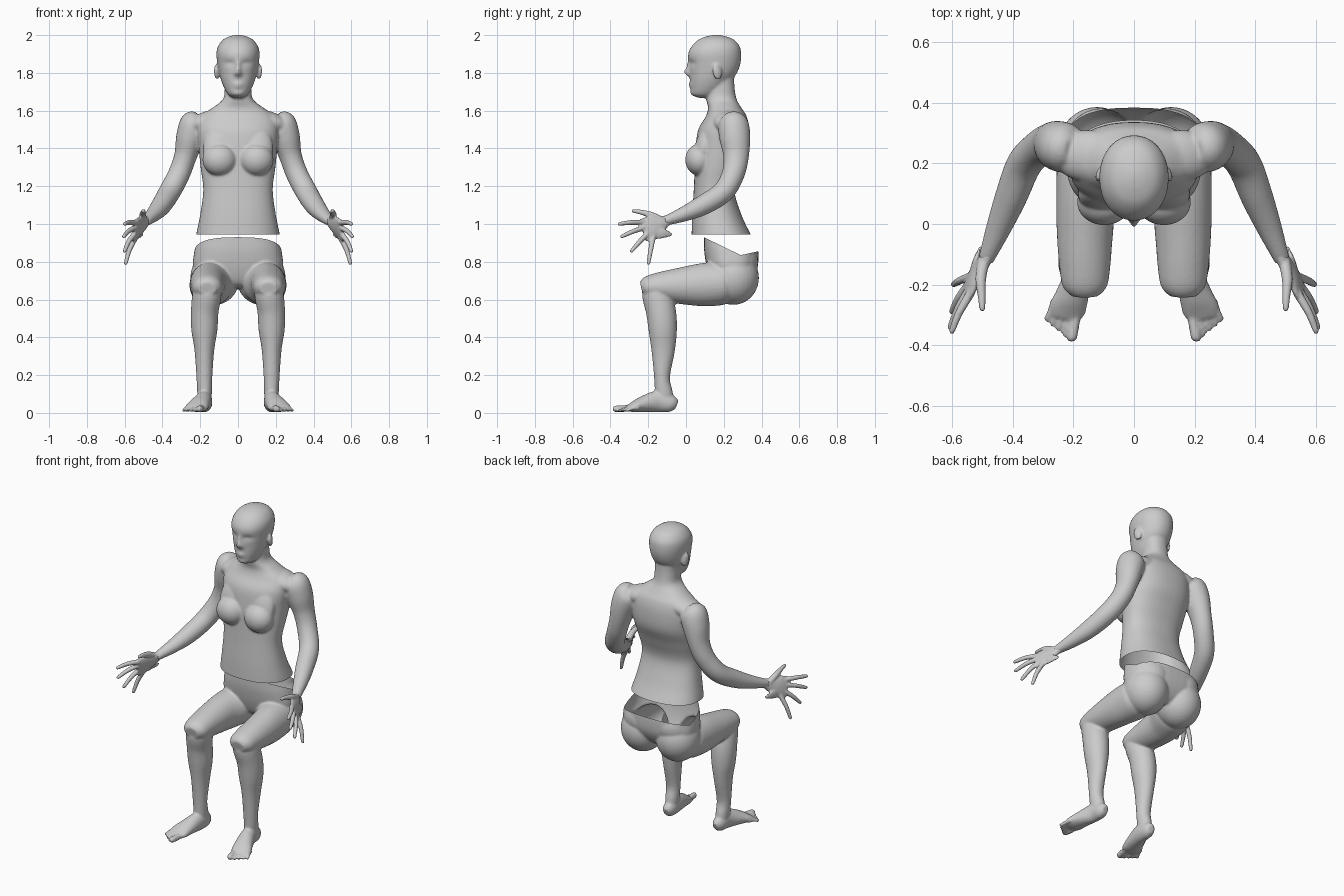
import bpy, bmesh, math
from mathutils import Vector, Matrix, Euler


def spline(pts, steps):
    """Catmull-Rom interpolation of section tuples."""
    out = []
    for i in range(len(pts) - 1):
        p = [pts[max(0, min(len(pts) - 1, i + k))] for k in (-1, 0, 1, 2)]
        for s in range(steps):
            t = s / steps
            out.append([0.5 * (2 * b + (c - a) * t + (2 * a - 5 * b + 4 * c - d) * t * t
                               + (3 * b - a - 3 * c + d) * t ** 3) for a, b, c, d in zip(*p)])
    out.append(list(pts[-1]))
    return out


def loft(bm, secs, side=1, hint=(1, 0, 0), flat=False, n=32, steps=5, power=2.0, sculpt=None):
    """Skin through sections (x, y, z, half width, half depth)."""
    secs = spline(secs, steps)
    cen = [Vector(s[:3]) for s in secs]
    rings = []
    for i, s in enumerate(secs):
        t = Vector((0, 0, 1)) if flat else (cen[min(i + 1, len(cen) - 1)] - cen[max(i - 1, 0)]).normalized()
        h = Vector(hint)
        u = (h - t * h.dot(t)).normalized()
        v = t.cross(u)
        ring = []
        for k in range(n):
            a = 2 * math.pi * k / n
            c, d = math.cos(a), math.sin(a)
            c = math.copysign(abs(c) ** (2 / power), c)
            d = math.copysign(abs(d) ** (2 / power), d)
            p = cen[i] + u * c * max(s[3], 0.002) + v * d * max(s[4], 0.002)
            if sculpt:
                p = sculpt(p)
            ring.append(bm.verts.new((p.x * side, p.y, p.z)))
        rings.append(ring)
    for a, b in zip(rings, rings[1:]):
        for k in range(n):
            bm.faces.new((a[k], a[(k + 1) % n], b[(k + 1) % n], b[k]))
    bm.faces.new(rings[0])
    bm.faces.new(rings[-1])


def ball(bm, loc, rad, rot=(0, 0, 0)):
    m = Matrix.Translation(loc) @ Euler(rot).to_matrix().to_4x4() @ Matrix.Diagonal((*rad, 1))
    bmesh.ops.create_uvsphere(bm, u_segments=32, v_segments=20, radius=1, matrix=m)


def finish(name, bm, voxel, smooth, cuts=()):
    """Fuse the pieces, soften the joins, then open the shell beyond all cut planes."""
    bmesh.ops.recalc_face_normals(bm, faces=bm.faces)
    me = bpy.data.meshes.new(name)
    bm.to_mesh(me)
    bm.free()
    ob = bpy.data.objects.new(name, me)
    bpy.context.collection.objects.link(ob)
    bpy.ops.object.select_all(action='DESELECT')
    bpy.context.view_layer.objects.active = ob
    ob.select_set(True)
    r = ob.modifiers.new("fuse", 'REMESH')
    r.mode, r.voxel_size = 'VOXEL', voxel
    s = ob.modifiers.new("soften", 'SMOOTH')
    s.factor, s.iterations = 0.5, smooth
    for m in ("fuse", "soften"):
        bpy.ops.object.modifier_apply(modifier=m)
    me = ob.data
    if cuts:
        bm = bmesh.new()
        bm.from_mesh(me)
        for co, no in cuts:
            bmesh.ops.bisect_plane(bm, geom=bm.verts[:] + bm.edges[:] + bm.faces[:],
                                   plane_co=co, plane_no=no)
        gone = [f for f in bm.faces if all(
            (f.calc_center_median() - Vector(co)).dot(Vector(no)) > 0 for co, no in cuts)]
        bmesh.ops.delete(bm, geom=gone, context='FACES')
        bm.to_mesh(me)
        bm.free()
    bpy.ops.object.shade_smooth_by_angle(angle=math.radians(50))


# Face features: (x, z, outward push, x spread, z spread)
FEATURES = [(0, 1.803, .028, .015, .020), (0, 1.837, .014, .011, .03),
            (.046, 1.850, -.013, .024, .014), (.046, 1.846, .007, .012, .008),
            (.016, 1.795, .007, .010, .010), (0, 1.742, .010, .024, .008),
            (0, 1.727, .009, .020, .008), (0, 1.690, .006, .025, .012)]


def face(p):
    if p.y < .13:
        for x, z, d, sx, sz in FEATURES:
            fade = min(1, (.13 - p.y) / .05)
            p.y -= fade * d * math.exp(-((abs(p.x) - x) / sx) ** 2 - ((p.z - z) / sz) ** 2)
    return p


# Upper body: torso and neck
bm = bmesh.new()
loft(bm, [(0, .20, .90, .225, .17), (0, .185, .95, .22, .155), (0, .163, 1.05, .20, .13),
          (0, .149, 1.18, .184, .108), (0, .168, 1.30, .198, .122), (0, .19, 1.40, .208, .14),
          (0, .20, 1.50, .215, .135), (0, .213, 1.57, .195, .108), (0, .205, 1.615, .135, .088),
          (0, .188, 1.66, .08, .08), (0, .185, 1.72, .07, .072), (0, .185, 1.78, .07, .07)],
     flat=True, power=2.3, n=48)
# Head
loft(bm, [(0, .10, 1.668, .025, .035), (0, .10, 1.685, .052, .068), (0, .115, 1.72, .073, .09),
          (0, .13, 1.76, .089, .108), (0, .145, 1.80, .10, .125), (0, .152, 1.85, .109, .136),
          (0, .152, 1.90, .114, .140), (0, .157, 1.94, .106, .127), (0, .16, 1.975, .080, .095),
          (0, .16, 1.993, .046, .052), (0, .16, 2.001, .012, .014)],
     flat=True, power=2.1, n=96, steps=8, sculpt=face)
for s in (1, -1):
    # Ears and bust
    ball(bm, (s * .113, .165, 1.805), (.012, .026, .042), (.2, 0, s * .35))
    ball(bm, (s * .098, .072, 1.34), (.09, .076, .085))
    ball(bm, (s * .10, .095, 1.40), (.085, .05, .13), (-.25, 0, 0))
    # Shoulder slope and arms
    ball(bm, (s * .15, .225, 1.545), (.12, .085, .055), (0, s * .25, 0))
    loft(bm, [(.20, .245, 1.565, .04, .04), (.225, .25, 1.535, .078, .078),
              (.252, .258, 1.46, .076, .082), (.278, .265, 1.36, .06, .068),
              (.312, .25, 1.265, .058, .06), (.362, .197, 1.17, .058, .057),
              (.405, .09, 1.10, .053, .053), (.445, -.01, 1.053, .042, .04),
              (.483, -.105, 1.018, .028, .026), (.49, -.12, 1.012, .026, .022)], side=s)
finish("upper_body", bm, .0075, 4, [((0, 0, .945), (0, 0, -1))])

# Lower body: pelvis, buttocks, legs and feet
bm = bmesh.new()
loft(bm, [(0, .225, .98, .21, .13), (0, .232, .92, .217, .137), (0, .24, .85, .232, .143),
          (0, .245, .76, .235, .132), (0, .24, .69, .17, .10), (0, .24, .66, .08, .06)],
     flat=True, power=2.6, n=48)
for s in (1, -1):
    ball(bm, (s * .122, .25, .715), (.13, .136, .143))
    ball(bm, (s * .105, .26, .80), (.125, .122, .12))
    # Thigh
    loft(bm, [(.135, .23, .69, .10, .10), (.14, .18, .685, .115, .115), (.157, .08, .678, .10, .113),
              (.162, -.04, .672, .092, .095), (.162, -.14, .668, .084, .077),
              (.162, -.205, .664, .073, .060), (.162, -.236, .658, .045, .036)], side=s)
    # Lower leg
    loft(bm, [(.163, -.165, .70, .055, .045), (.163, -.158, .64, .076, .076),
              (.176, -.133, .54, .073, .079), (.178, -.123, .44, .069, .075),
              (.178, -.121, .33, .052, .062), (.178, -.127, .19, .042, .042),
              (.177, -.118, .11, .039, .047), (.176, -.11, .05, .034, .048)], side=s)
    # Foot and toes
    loft(bm, [(.172, -.05, .04, .02, .026), (.175, -.08, .05, .037, .046),
              (.18, -.15, .06, .043, .057), (.202, -.23, .045, .054, .042),
              (.219, -.28, .031, .060, .027), (.227, -.312, .024, .048, .014)], side=s)
    for i in range(5):
        r = .017 if i == 0 else .0095
        bx, by = .189 + (.003 if i else 0) + .0185 * i, -.28 + .007 * i
        tx, ty = .205 + (.004 if i else 0) + .0195 * i, -.388 + .016 * i
        loft(bm, [(bx, by, .026, r, r), ((bx + tx) / 2, (by + ty) / 2, .023, r, r * 1.1),
                  (tx, ty + .012, r + .004, r, r), (tx, ty, r + .003, r * .4, r * .4)],
             side=s, n=12)
finish("lower_body", bm, .007, 3, [((0, .095, .93), (0, .095, .195)), ((0, .29, .835), (0, -.02, .09))])

# Hands with spread fingers
TIPS = [(.603, -.358, 1.0), (.608, -.345, .932), (.603, -.292, .853), (.597, -.2, .787)]
across = Vector((0, .6, -.8))
for s, label in ((1, "left"), (-1, "right")):
    bm = bmesh.new()
    loft(bm, [(.476, -.085, 1.025, .026, .022), (.487, -.11, 1.014, .031, .021),
              (.507, -.145, .995, .048, .021), (.527, -.18, .982, .062, .019),
              (.545, -.215, .968, .064, .015), (.55, -.228, .964, .057, .010)], side=s, hint=across)
    for i, tip in enumerate(TIPS):
        a = Vector((.538, -.2, .972)) + across * (-.045 + .03 * i)
        t = Vector(tip)
        m = a.lerp(t, .5) + Vector((.006, 0, .004))
        e = a.lerp(t, .95)
        loft(bm, [(*a, .015, .015), (*m, .013, .013), (*e, .010, .010), (*t, .005, .005)],
             side=s, n=12)
    # Thumb and heel of the palm
    loft(bm, [(.495, -.12, 1.015, .02, .02), (.505, -.18, 1.045, .018, .018),
              (.502, -.24, 1.063, .013, .013), (.5, -.278, 1.069, .010, .010),
              (.5, -.287, 1.07, .005, .005)], side=s, n=12)
    loft(bm, [(.54, -.185, .95, .01, .035), (.522, -.12, .95, .009, .026),
              (.505, -.075, .943, .004, .008)], side=s, n=12)
    finish(label + "_hand", bm, .005, 2)
